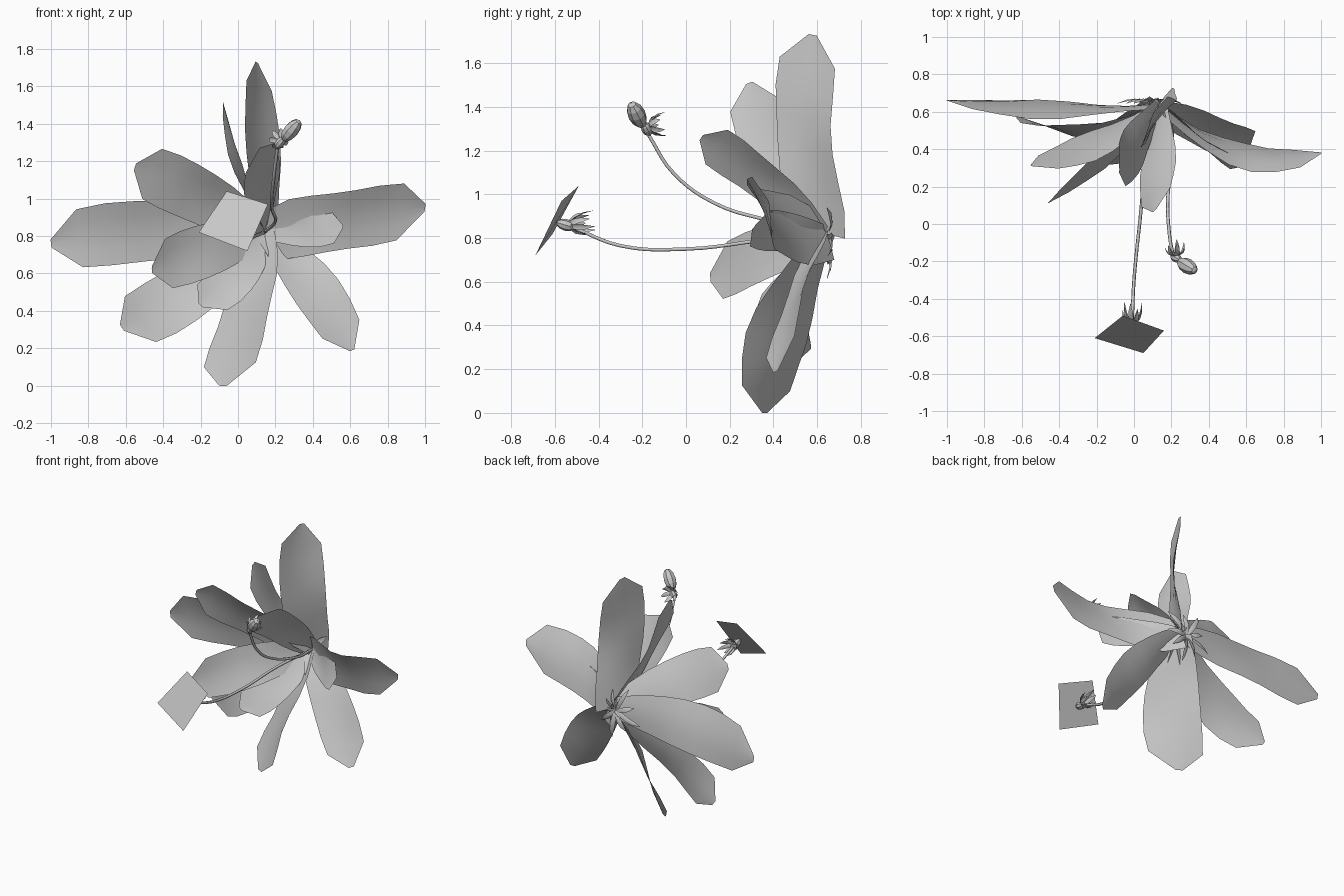
import bpy, bmesh, math
from mathutils import Vector, Matrix

cube = bpy.data.objects.get("Cube")
if cube:
    bpy.data.objects.remove(cube, do_unlink=True)

grey = bpy.data.materials.new("plain_grey")
grey.use_nodes = True
grey.diffuse_color = (0.57, 0.57, 0.57, 1)
grey.node_tree.nodes["Principled BSDF"].inputs["Base Color"].default_value = grey.diffuse_color

# Width along a blade, from its stalk to its blunt tip
LEAF = (0.4, 0.65, 0.83, 0.94, 1, 1, 0.92, 0.12)
STRAP = (0.75, 0.98, 1, 1, 1, 1, 0.92, 0.12)
SLIM = (0.4, 0.9, 1, 0.8, 0.1)


def finish(bm, name, smooth=True):
    mesh = bpy.data.meshes.new(name)
    bm.to_mesh(mesh)
    bm.free()
    mesh.materials.append(grey)
    for face in mesh.polygons:
        face.use_smooth = smooth
    obj = bpy.data.objects.new(name, mesh)
    bpy.context.collection.objects.link(obj)
    return obj


def blade(bm, base, mid, tip, side, profile=LEAF, cup=0.1, columns=4):
    """Curved sheet through base, mid and tip; side is its half width vector."""
    base, mid, tip, side = (Vector(v) for v in (base, mid, tip, side))
    control = mid * 2 - (base + tip) / 2
    back = (tip - base).cross(side).normalized()
    if back.y < 0:
        back.negate()
    rows = []
    last = len(profile) - 1
    for i, width in enumerate(profile):
        t = i / last
        centre = base * (1 - t) ** 2 + control * 2 * t * (1 - t) + tip * t * t
        row = []
        for j in range(columns + 1):
            s = 2 * j / columns - 1
            sag = back * side.length * cup * width * (1 - s * s)
            ripple = back * side.length * 0.08 * s * math.sin(t * 9)
            row.append(bm.verts.new(centre + side * s * width + sag + ripple))
        rows.append(row)
    for a, b in zip(rows, rows[1:]):
        for j in range(columns):
            bm.faces.new((a[j], a[j + 1], b[j + 1], b[j]))


# Leaves fanning out of one crown: middle, tip, half width, profile
crown = Vector((0.14, 0.63, 0.82))
leaves = {
    "upright_leaf": ((0.135, 0.54, 1.28), (0.1, 0.58, 1.73), (0.085, 0.13, -0.03), STRAP),
    "upper_inner_leaf": ((0, 0.41, 1.16), (-0.08, 0.29, 1.51), (-0.03, 0.12, 0.03), LEAF),
    "upper_front_leaf": ((0.13, 0.33, 1.08), (0.11, 0.07, 1.26), (0.09, 0.05, 0.08), LEAF),
    "upper_right_leaf": ((-0.22, 0.42, 1.02), (-0.55, 0.31, 1.17), (0.06, -0.05, 0.14), LEAF),
    "wide_right_leaf": ((-0.45, 0.61, 0.83), (-1, 0.66, 0.76), (-0.02, -0.04, 0.165), LEAF),
    "lower_right_leaf": ((-0.26, 0.49, 0.51), (-0.62, 0.57, 0.31), (0.09, -0.03, -0.13), LEAF),
    "front_right_leaf": ((-0.15, 0.36, 0.73), (-0.46, 0.11, 0.62), (0.03, -0.02, -0.14), LEAF),
    "small_front_leaf": ((0, 0.43, 0.6), (-0.2, 0.31, 0.43), (0.09, -0.02, -0.07), LEAF),
    "bottom_leaf": ((0.04, 0.43, 0.4), (-0.08, 0.36, 0), (0.14, -0.13, 0.02), LEAF),
    "lower_left_leaf": ((0.39, 0.5, 0.55), (0.61, 0.41, 0.19), (0.11, 0.06, 0.06), LEAF),
    "wide_left_leaf": ((0.55, 0.37, 0.88), (1, 0.38, 0.95), (0.02, -0.065, 0.16), STRAP),
    "small_left_leaf": ((0.37, 0.43, 0.83), (0.56, 0.31, 0.85), (-0.01, 0.04, 0.09), LEAF),
}
for name, (mid, tip, side, profile) in leaves.items():
    bm = bmesh.new()
    blade(bm, crown, mid, tip, side, profile)
    finish(bm, name)

# Small rosette closing the back of the crown
bm = bmesh.new()
start = Vector((0.1, 0.645, 0.81))
for k in range(9):
    angle = math.tau * k / 9
    out = Vector((math.cos(angle), 0, math.sin(angle)))
    across = Vector((-out.z, 0.3, out.x)) * 0.017
    reach = 0.15 + 0.05 * (k % 2)
    blade(bm, start, start + out * reach / 2 + Vector((0, 0.02, 0)),
          start + out * reach, across, SLIM, 0.3, 2)
finish(bm, "crown_rosette")


# Thin curved stems
def stem(name, points):
    curve = bpy.data.curves.new(name, "CURVE")
    curve.dimensions = "3D"
    curve.bevel_depth = 0.009
    curve.bevel_resolution = 1
    curve.resolution_u = 5
    spline = curve.splines.new("BEZIER")
    spline.bezier_points.add(len(points) - 1)
    for knot, point in zip(spline.bezier_points, points):
        knot.co = point
        knot.handle_left_type = knot.handle_right_type = "AUTO"
    curve.materials.append(grey)
    obj = bpy.data.objects.new(name, curve)
    bpy.context.collection.objects.link(obj)


stem("bud_stem", [crown, (0.2, 0.38, 0.88), (0.18, 0.13, 0.96),
                  (0.19, -0.06, 1.1), (0.21, -0.17, 1.27)])
stem("flower_stem", [crown, (0.07, 0.35, 0.79), (0.03, 0, 0.75),
                     (0, -0.3, 0.765), (-0.01, -0.52, 0.85)])


# Ring of narrow sepals around an axis
def sepals(name, centre, axis, count, length, flare):
    bm = bmesh.new()
    centre = Vector(centre)
    turn = Vector(axis).to_track_quat("Z", "Y")
    for k in range(count):
        angle = math.tau * k / count
        out = turn @ Vector((math.cos(angle), math.sin(angle), 0))
        across = turn @ Vector((-math.sin(angle), math.cos(angle), 0))
        along = turn @ Vector((0, 0, 1))
        reach = length * (0.8 + 0.2 * (k % 3))
        blade(bm, centre, centre + out * 0.04 + along * reach * 0.35,
              centre + out * flare + along * reach, across * 0.014, SLIM, 0.4, 2)
    finish(bm, name)


# Faceted oval pod pointing along an axis
def pod(name, centre, axis, radius, length):
    bm = bmesh.new()
    bmesh.ops.create_uvsphere(bm, u_segments=8, v_segments=6, radius=1)
    turn = Vector(axis).to_track_quat("Z", "Y").to_matrix().to_4x4()
    size = Matrix.Diagonal((radius, radius, length, 1))
    bmesh.ops.transform(bm, matrix=Matrix.Translation(centre) @ turn @ size, verts=bm.verts)
    finish(bm, name, False)


bud_axis = (0.1, -0.06, 0.12)
pod("bud", (0.285, -0.225, 1.365), bud_axis, 0.041, 0.075)
pod("bud_neck", (0.225, -0.18, 1.3), bud_axis, 0.025, 0.04)
sepals("bud_sepals", (0.225, -0.175, 1.31), (-0.1, 1, 0.15), 7, 0.07, 0.055)

flower_axis = (-0.01, -0.1, 0.03)
pod("flower_cup", (-0.01, -0.55, 0.86), flower_axis, 0.027, 0.045)
sepals("flower_sepals", (-0.01, -0.54, 0.86), (0.01, 1, 0.1), 9, 0.1, 0.055)

# Square petal sheet facing forward
bm = bmesh.new()
corners = [(-0.06, -0.49, 1.04), (0.16, -0.57, 0.97), (0.05, -0.69, 0.72), (-0.21, -0.61, 0.82)]
bm.faces.new([bm.verts.new(c) for c in corners])
finish(bm, "flower_sheet")
